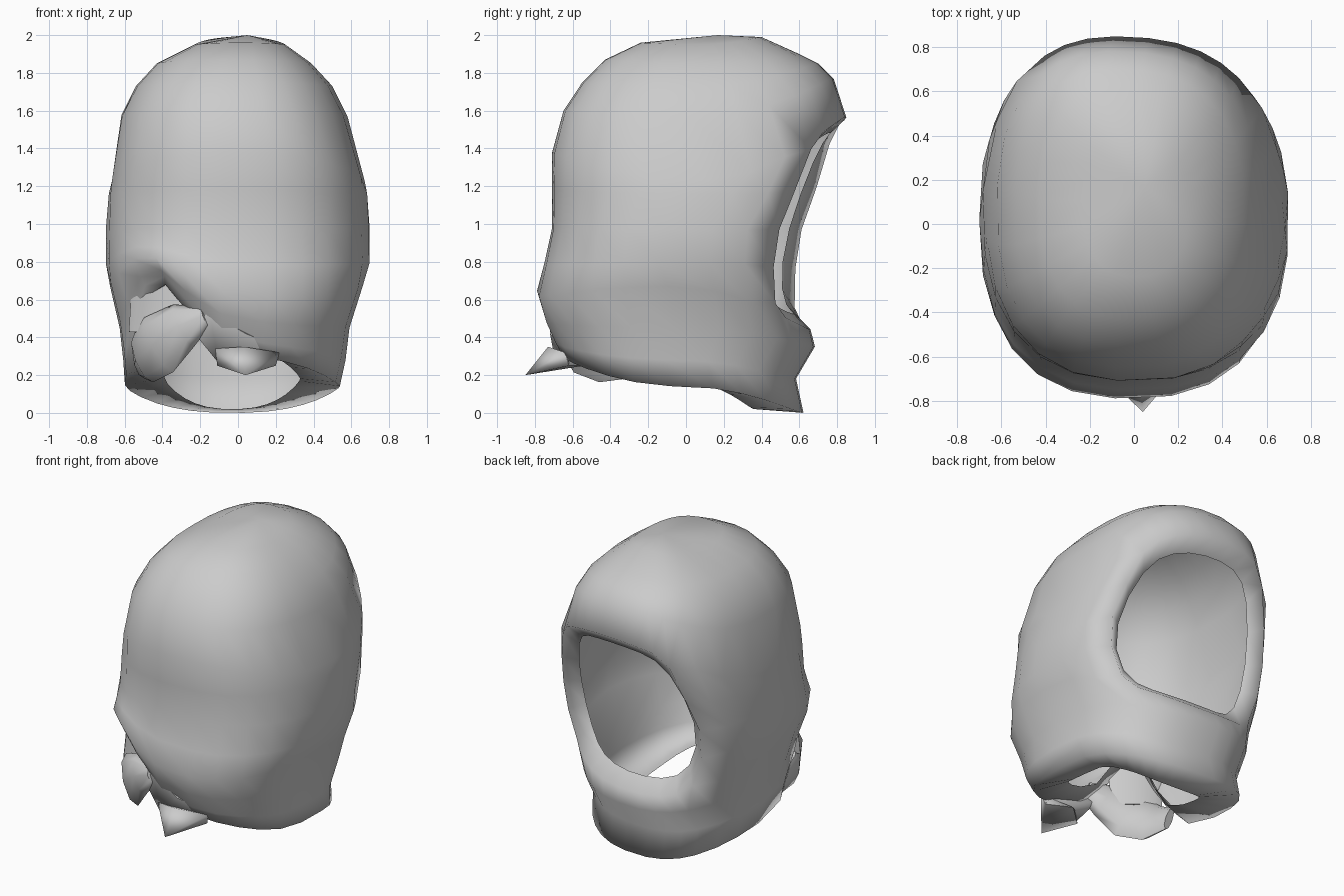
import bpy, bmesh
from math import sin, cos, pi, radians, exp
from mathutils import Vector

cube = bpy.data.objects.get("Cube")
if cube:
    bpy.data.objects.remove(cube)

cloth = bpy.data.materials.new("grey cloth")
cloth.use_nodes = True
colour = (0.6, 0.6, 0.6, 1)
cloth.diffuse_color = colour
cloth.node_tree.nodes["Principled BSDF"].inputs["Base Color"].default_value = colour


def finish(bm, name, angle=180):
    bmesh.ops.recalc_face_normals(bm, faces=bm.faces)
    mesh = bpy.data.meshes.new(name)
    bm.to_mesh(mesh)
    bm.free()
    ob = bpy.data.objects.new(name, mesh)
    bpy.context.collection.objects.link(ob)
    mesh.materials.append(cloth)
    bpy.ops.object.select_all(action="DESELECT")
    ob.select_set(True)
    bpy.context.view_layer.objects.active = ob
    bpy.ops.object.shade_smooth_by_angle(angle=radians(angle))
    return ob


def power(v, e=0.82):
    return abs(v) ** e * (1 if v > 0 else -1)


# Hood rings: z back, z side, z face side, y back, y face side, half width, x centre, edge angle
RINGS = [
    (1.96, 1.95, 1.99, -.24, .40, .24, .01, 132),
    (1.87, 1.85, 1.90, -.43, .60, .41, -.02, 132),
    (1.75, 1.73, 1.85, -.55, .70, .52, -.02, 134),
    (1.60, 1.57, 1.77, -.65, .78, .60, -.02, 138),
    (1.38, 1.23, 1.57, -.71, .85, .67, 0, 143),
    (1.18, 1.16, 1.16, -.71, .83, .685, 0, 135),
    (.98, .97, .97, -.71, .78, .70, 0, 128),
    (.78, .79, .77, -.75, .75, .70, 0, 130),
    (.61, .67, .44, -.79, .66, .67, -.01, 139),
    (.47, .45, .35, -.75, .68, .61, -.02, 139),
    (.36, .28, .18, -.70, .58, .59, -.02, 137),
    (.29, .14, .00, -.66, .62, .57, -.03, 136),
    (.34, .18, .02, -.45, .36, .36, -.03, 136),
]
BACK, FRONT = 18, 8
BRIM, COLLAR = 4, 8
SKEW = 4


def ring_point(row, t, k):
    zb, zs, zf, yb, yf, rx, cx, _ = row
    s, c = power(sin(t)), -power(cos(t))
    x = cx + rx * s
    y = (yb + yf) / 2 + c * (yf - yb) / 2 - 0.06 * rx * s * max(0, c)
    z = zs + ((zf if c > 0 else zb) - zs) * c * c
    # the nape hem is hitched up where the ends are tied
    lift = min(0.45, 0.1 * max(0, k - COLLAR + 2))
    return Vector((x, y, z + lift * exp(-((t + 0.7) / 0.48) ** 2)))


# Hood shell with the face opening left out
bm = bmesh.new()
rings = []
for k, row in enumerate(RINGS):
    left, right = radians(row[-1] - SKEW), radians(row[-1] + SKEW)
    angles = [-right + (left + right) * j / BACK for j in range(BACK)]
    angles += [left + (2 * pi - left - right) * j / FRONT for j in range(FRONT)]
    # wrap so that the hitch is placed by the shortest way round from the nape
    angles = [t - 2 * pi if t > pi else t for t in angles]
    rings.append([bm.verts.new(ring_point(row, t, k)) for t in angles])
apex = bm.verts.new((.05, .17, 2))
count = BACK + FRONT
for j in range(count):
    bm.faces.new((apex, rings[0][j], rings[0][(j + 1) % count]))
for k in range(len(rings) - 1):
    for j in range(count):
        if BRIM <= k < COLLAR and j >= BACK:
            continue
        n = (j + 1) % count
        bm.faces.new((rings[k][j], rings[k + 1][j], rings[k + 1][n], rings[k][n]))


def relax(edges, times):
    # soften the corners of a closed loop of edges
    near = {}
    for e in edges:
        a, b = e.verts
        near.setdefault(a, []).append(b)
        near.setdefault(b, []).append(a)
    for _ in range(times):
        moved = {v: v.co * 0.6 + (n[0].co + n[1].co) * 0.2 for v, n in near.items()}
        for v, co in moved.items():
            v.co = co


# Lip turned inward around the face opening
hem = set(rings[-1])
edges = [e for e in bm.edges if e.is_boundary and not hem & set(e.verts)]
relax(edges, 1)
lip = bmesh.ops.extrude_edge_only(bm, edges=edges)["geom"]
for v in lip:
    if isinstance(v, bmesh.types.BMVert):
        v.co.x *= 0.87
        v.co.y -= 0.08
        v.co.z = 1 + (v.co.z - 1) * 0.86
relax([e for e in lip if isinstance(e, bmesh.types.BMEdge) and e.is_boundary], 2)
finish(bm, "hood")


def tube(name, stations, sides=8):
    bm = bmesh.new()
    loops = []
    pts = [Vector(p) for p, _, _ in stations]
    for i, (p, wide, deep) in enumerate(stations):
        along = (pts[min(i + 1, len(pts) - 1)] - pts[max(i - 1, 0)]).normalized()
        out = Vector((-.5, -.85, 0))
        out = (out - along * out.dot(along)).normalized()
        across = along.cross(out)
        loops.append([bm.verts.new(pts[i] + across * wide * cos(2 * pi * j / sides)
                                   + out * deep * sin(2 * pi * j / sides))
                      for j in range(sides)])
    for a, b in zip(loops, loops[1:]):
        for j in range(sides):
            n = (j + 1) % sides
            bm.faces.new((a[j], b[j], b[n], a[n]))
    for end in (loops[0], loops[-1]):
        bm.faces.new(end)
    return finish(bm, name, 70)


# Twisted strand from the knot down to the side hem, and the cloth tucked above it
tube("tied_strand", [((-.17, -.67, .51), .06, .05), ((-.29, -.63, .46), .13, .06),
                     ((-.42, -.55, .36), .17, .06), ((-.50, -.43, .29), .14, .05),
                     ((-.52, -.28, .26), .08, .03)])
tube("tucked_cloth", [((-.43, -.48, .80), .14, .02), ((-.42, -.49, .62), .17, .03),
                      ((-.44, -.50, .42), .16, .03)])


def hull(name, points):
    bm = bmesh.new()
    for p in points:
        bm.verts.new(p)
    bmesh.ops.convex_hull(bm, input=bm.verts)
    finish(bm, name, 80)


# Flap of the knot and its loose pointed end
hull("knot_flap", [(-.27, -.66, .47), (-.15, -.71, .53), (.04, -.72, .42), (.23, -.64, .34),
                   (.20, -.62, .26), (-.10, -.69, .26), (.04, -.56, .27)])
hull("loose_end", [(-.11, -.68, .25), (-.12, -.70, .34), (.03, -.73, .35), (.22, -.64, .32),
                   (.20, -.62, .25), (.04, -.85, .2), (.04, -.54, .25)])
